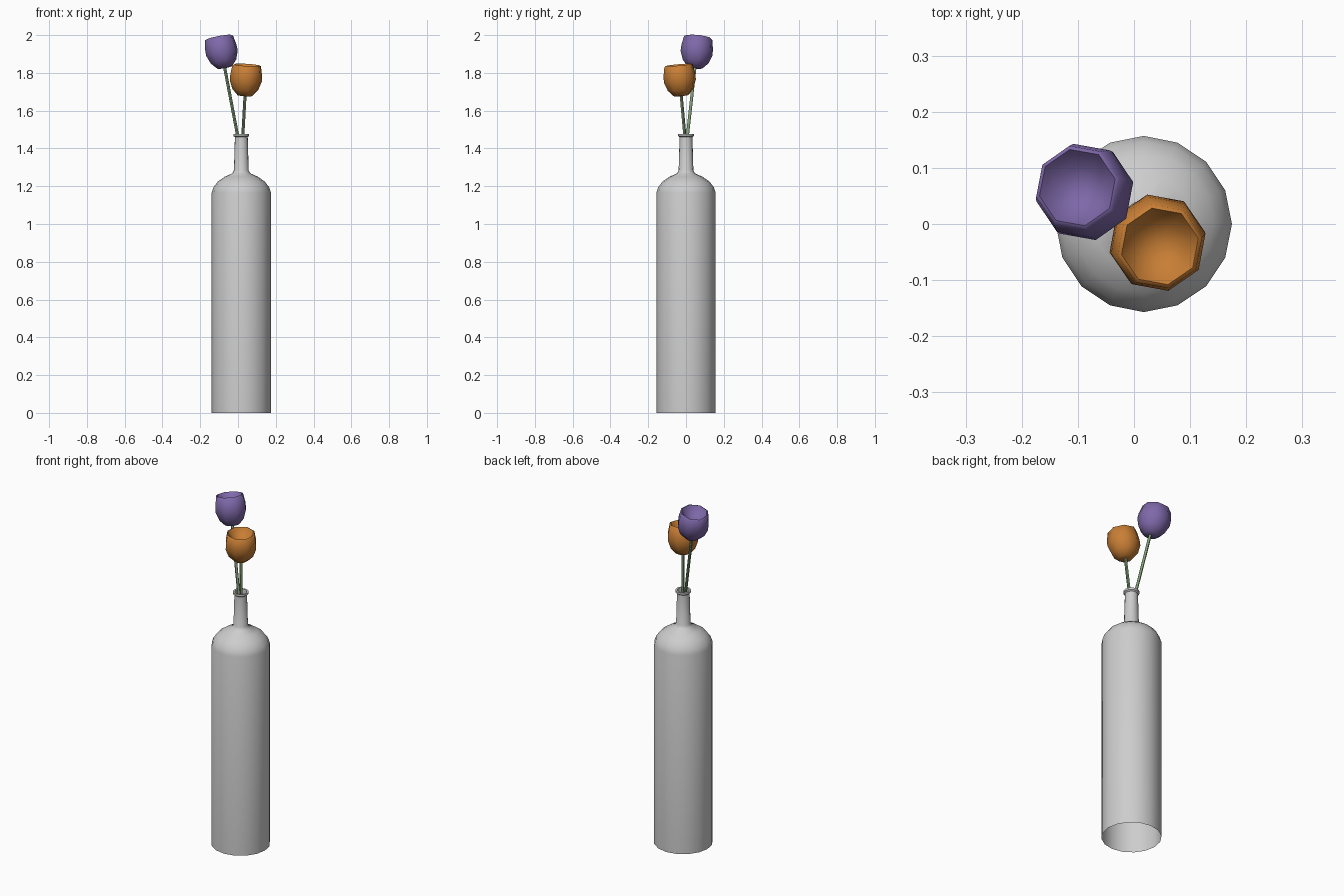
import bpy, bmesh, math
from mathutils import Vector, Matrix

if "Cube" in bpy.data.objects:
    bpy.data.objects.remove(bpy.data.objects["Cube"])


def material(name, rgb):
    m = bpy.data.materials.new(name)
    m.diffuse_color = (*rgb, 1)
    m.use_nodes = True
    m.node_tree.nodes["Principled BSDF"].inputs["Base Color"].default_value = m.diffuse_color
    return m


def lathe(name, profile, sides, mat, base, axis=(0, 0, 1), turn=0.0, smooth=45):
    """Spin (radius, height) points about an axis through base."""
    bm = bmesh.new()
    rings = []
    for r, h in profile:
        if r == 0:
            rings.append([bm.verts.new((0, 0, h))])
        else:
            rings.append([bm.verts.new((r * math.cos(turn + 2 * math.pi * i / sides),
                                        r * math.sin(turn + 2 * math.pi * i / sides), h))
                          for i in range(sides)])
    for a, b in zip(rings, rings[1:]):
        for i in range(sides):
            j = (i + 1) % sides
            if len(a) == 1:
                bm.faces.new((a[0], b[j], b[i]))
            elif len(b) == 1:
                bm.faces.new((a[i], a[j], b[0]))
            else:
                bm.faces.new((a[i], a[j], b[j], b[i]))
    tilt = Vector((0, 0, 1)).rotation_difference(Vector(axis).normalized())
    bm.transform(Matrix.Translation(base) @ tilt.to_matrix().to_4x4())
    me = bpy.data.meshes.new(name)
    bm.to_mesh(me)
    bm.free()
    me.materials.append(mat)
    ob = bpy.data.objects.new(name, me)
    bpy.context.collection.objects.link(ob)
    bpy.ops.object.select_all(action='DESELECT')
    ob.select_set(True)
    bpy.context.view_layer.objects.active = ob
    bpy.ops.object.shade_smooth_by_angle(angle=math.radians(smooth))
    return ob


grey = material("pale grey glass", (0.61, 0.61, 0.61))
green = material("stem green", (0.23, 0.35, 0.19))
purple = material("petal purple", (0.21, 0.14, 0.40))
orange = material("petal orange", (0.58, 0.21, 0.035))

# Bottle: open underneath, rounded shoulder, thin neck and lip
lathe("bottle", [(0.157, 0), (0.157, 1.165), (0.147, 1.195), (0.124, 1.225),
                 (0.088, 1.25), (0.048, 1.268), (0.039, 1.285), (0.034, 1.46),
                 (0.042, 1.466), (0.042, 1.477), (0.032, 1.477), (0.030, 1.46),
                 (0.030, 1.40)],
      16, grey, (0.0175, 0, 0))

# Flower cup with a hollow top
cup = [(0, 0), (0.040, 0.004), (0.070, 0.036), (0.087, 0.082), (0.086, 0.115),
       (0.077, 0.163), (0.070, 0.167), (0.062, 0.155), (0.040, 0.130), (0, 0.115)]


def flower(colour, mat, base, axis, stem_length):
    base, axis = Vector(base), Vector(axis).normalized()
    lathe(colour + "_flower_head", cup, 8, mat, base, axis, math.radians(12), 50)
    lathe(colour + "_flower_stem", [(0, 0), (0.008, 0), (0.008, stem_length + 0.02)],
          8, green, base - axis * stem_length, axis)


flower("purple", purple, (-0.070, 0.047, 1.825), (-0.19, 0.11, 1), 0.60)
flower("orange", orange, (0.037, -0.025, 1.676), (0.055, -0.09, 1), 0.45)
